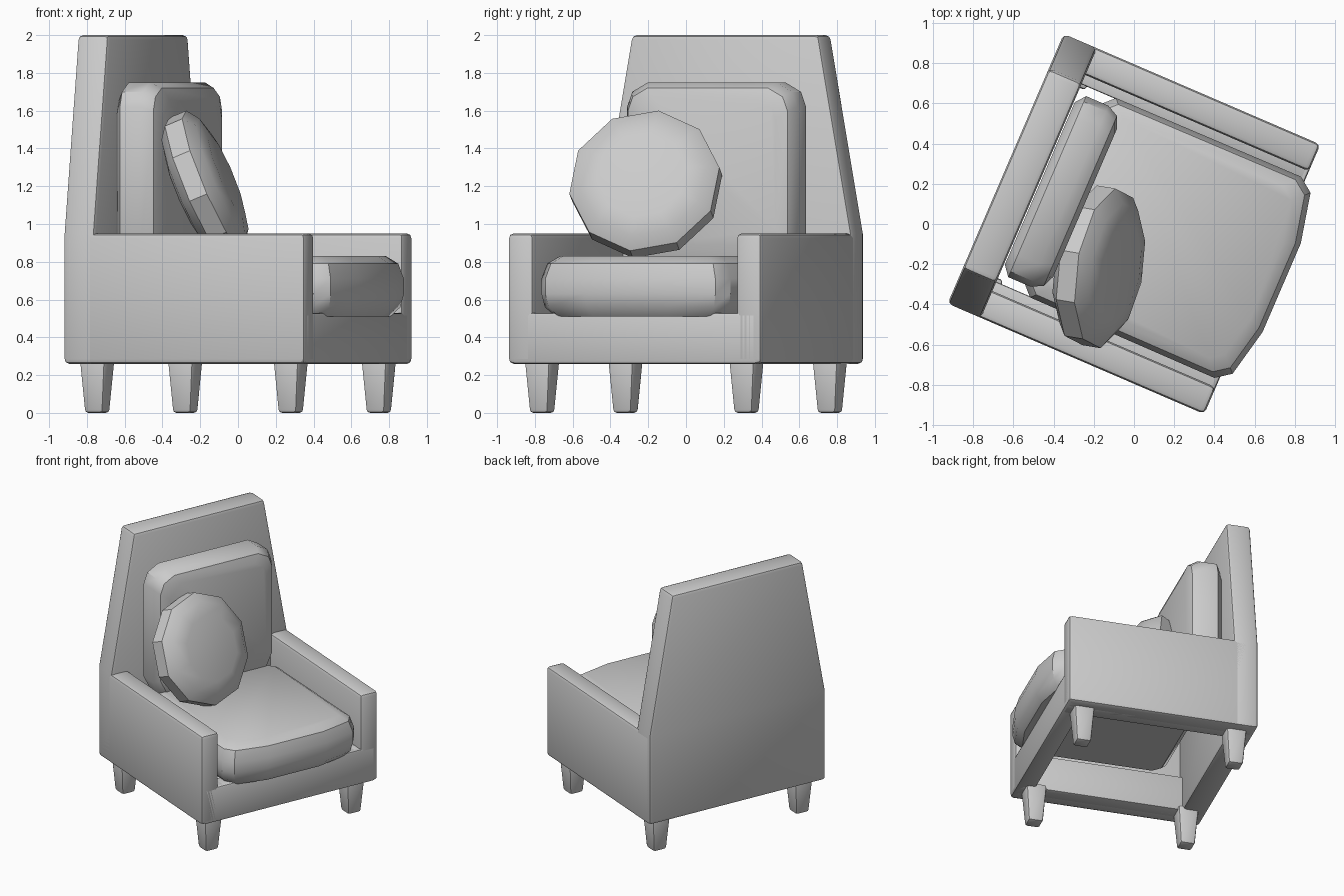
import bpy, bmesh, math
from mathutils import Matrix, Vector

if "Cube" in bpy.data.objects:
    bpy.data.objects.remove(bpy.data.objects["Cube"])

# The whole chair is built facing +x, then turned about z
TURN = Matrix.Rotation(math.radians(-23.3), 4, 'Z')


def loft(name, rings, place=Matrix.Identity(4), bevel=0.0):
    """Skin a stack of equal-length rings, cap both ends, optionally round the edges."""
    bm = bmesh.new()
    rows = [[bm.verts.new(p) for p in ring] for ring in rings]
    n = len(rows[0])
    for a, b in zip(rows, rows[1:]):
        for i in range(n):
            j = (i + 1) % n
            bm.faces.new((a[i], a[j], b[j], b[i]))
    bm.faces.new(rows[0][::-1])
    bm.faces.new(rows[-1])
    bmesh.ops.recalc_face_normals(bm, faces=bm.faces)
    if bevel:
        edges = [e for e in bm.edges if e.calc_face_angle(0) > 0.5]
        bmesh.ops.bevel(bm, geom=edges, offset=bevel, segments=2,
                        profile=0.5, affect='EDGES')
    bm.transform(TURN @ place)
    me = bpy.data.meshes.new(name)
    bm.to_mesh(me)
    bm.free()
    ob = bpy.data.objects.new(name, me)
    bpy.context.collection.objects.link(ob)
    bpy.context.view_layer.objects.active = ob
    bpy.ops.object.select_all(action='DESELECT')
    ob.select_set(True)
    bpy.ops.object.shade_smooth_by_angle(angle=math.radians(35))
    return ob


def rect(x0, x1, y0, y1, z):
    return [(x0, y0, z), (x1, y0, z), (x1, y1, z), (x0, y1, z)]


def box(name, x0, x1, y0, y1, z0, z1, bevel=0.025):
    return loft(name, [rect(x0, x1, y0, y1, z0), rect(x0, x1, y0, y1, z1)], bevel=bevel)


def cushion(name, outline, levels, place=Matrix.Identity(4)):
    """Soft pad: one outline repeated at (height, inset) levels."""
    xs, ys = [p[0] for p in outline], [p[1] for p in outline]
    cx, cy = (min(xs) + max(xs)) / 2, (min(ys) + max(ys)) / 2
    hx, hy = max(xs) - cx, max(ys) - cy
    rings = [[(cx + (x - cx) * (1 - d / hx), cy + (y - cy) * (1 - d / hy), h)
              for x, y in outline] for h, d in levels]
    return loft(name, rings, place)


D, W = 0.695, 0.73          # half depth and half width
ARM_Z, BASE_Z = 0.95, 0.26

# Tall back, tapering above the arms
loft("backrest", [rect(-D, -0.515, -W, W, BASE_Z),
                  rect(-D, -0.515, -W, W, ARM_Z),
                  rect(-D, -0.515, -0.54, 0.54, 2.0)], bevel=0.025)

# Arms, inner rails and front rail around an open underside
for side, s in (("left", 1), ("right", -1)):
    y0, y1 = sorted((s * 0.585, s * W))
    box(side + "_arm", -0.69, D, y0, y1, BASE_Z, ARM_Z)
    y0, y1 = sorted((s * 0.535, s * 0.65))
    box(side + "_rail", -0.6, D - 0.01, y0, y1, BASE_Z, 0.53, 0.01)
box("front_rail", 0.56, D, -0.705, 0.705, BASE_Z, 0.53, 0.015)

# Tapered legs
for x in (-0.558, 0.558):
    for y in (-0.589, 0.589):
        loft("leg", [rect(x - r, x + r, y - r, y + r, z)
                     for r, z in ((0.053, 0.0), (0.075, 0.29))], bevel=0.018)

# Seat cushion with a bowed front
half = [(0.80, 0.24), (0.745, 0.49), (0.67, 0.545), (-0.33, 0.54), (-0.39, 0.48)]
outline = half + [(x, -y) for x, y in reversed(half)]
cushion("seat_cushion", outline,
        [(0.51, 0.06), (0.56, 0.015), (0.63, 0), (0.71, 0), (0.79, 0.025), (0.83, 0.08)])

# Upright back cushion: outline in (height, width), thickness towards the front
half = [(1.75, 0.37), (1.70, 0.46), (1.62, 0.49), (0.90, 0.49), (0.80, 0.44)]
outline = half + [(z, -y) for z, y in reversed(half)]
upright = Matrix(((0, 0, 1, 0), (0, 1, 0, 0), (1, 0, 0, 0), (0, 0, 0, 1)))
cushion("back_cushion", outline,
        [(-0.51, 0.05), (-0.47, 0.0), (-0.35, 0.0), (-0.29, 0.03), (-0.265, 0.09)], upright)

# Ten-sided round pillow leaning on the back cushion
normal = Vector((0.91, -0.15, 0.385))
lean = (TURN.inverted() @ Matrix.Translation((-0.175, -0.213, 1.21))
        @ normal.to_track_quat('Z', 'Y').to_matrix().to_4x4())
ring = [(0.41 * math.cos(math.tau * (i + 0.3) / 10),
         0.41 * math.sin(math.tau * (i + 0.3) / 10)) for i in range(10)]
cushion("round_pillow", ring,
        [(-0.125, 0.17), (-0.10, 0.07), (-0.05, 0.005), (0.05, 0.005), (0.10, 0.07), (0.125, 0.17)],
        lean)
